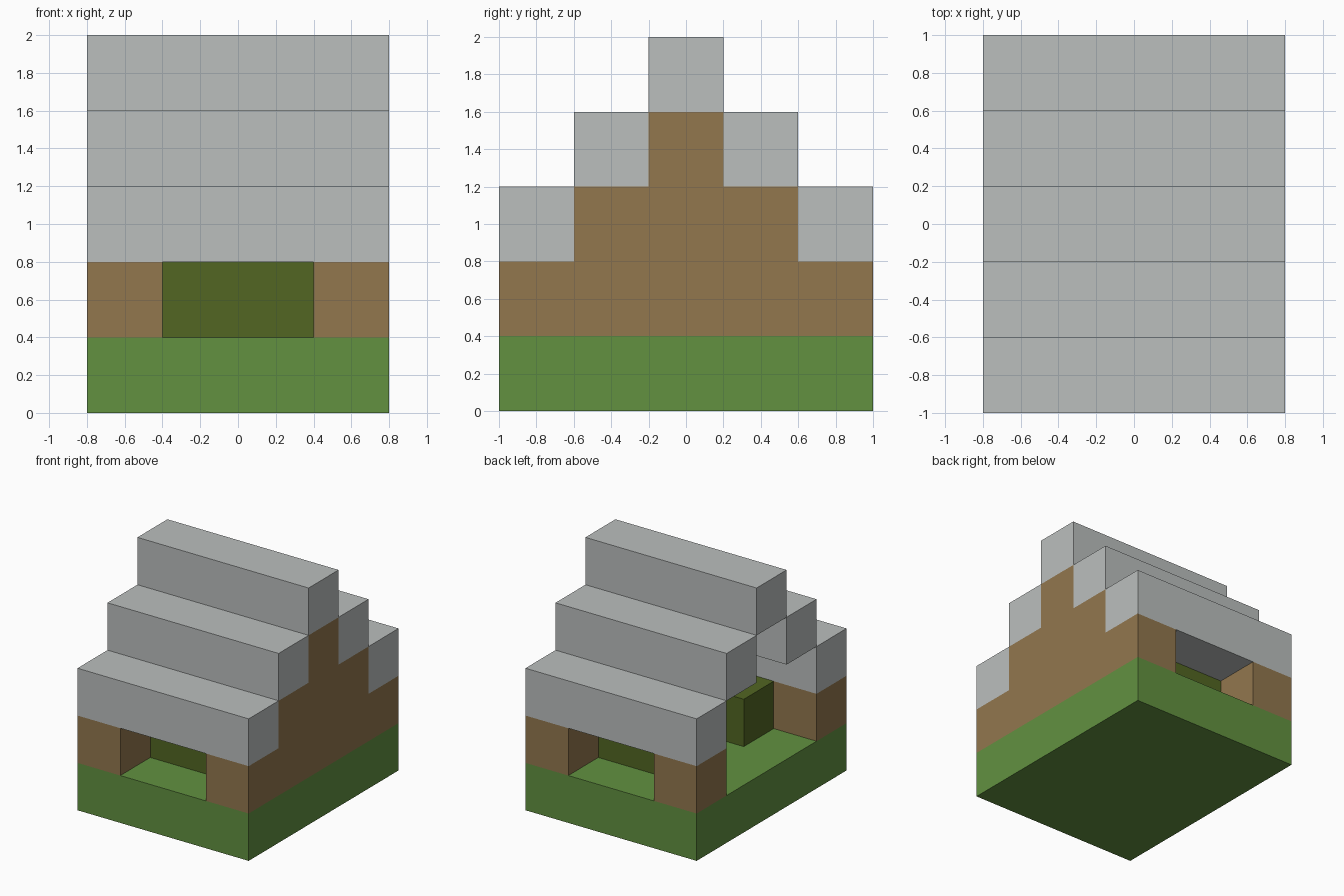
import bpy
import bmesh

U = 0.4  # size of one block

cube = bpy.data.objects.get("Cube")
if cube:
    bpy.data.objects.remove(cube, do_unlink=True)


def material(name, rgb):
    mat = bpy.data.materials.new(name)
    mat.use_nodes = True
    color = (*rgb, 1)
    mat.diffuse_color = color
    mat.node_tree.nodes["Principled BSDF"].inputs["Base Color"].default_value = color
    return mat


grass = material("grass_green", (0.122, 0.283, 0.051))
timber = material("timber_brown", (0.287, 0.184, 0.076))
stone = material("roof_grey", (0.497, 0.521, 0.515))
olive = material("dark_olive", (0.084, 0.133, 0.016))


def extrude_x(name, profile, x0, x1, mat):
    """Extrude a closed (y, z) profile, given in blocks, from x0 to x1."""
    bm = bmesh.new()
    face = bm.faces.new([bm.verts.new((x0 * U, y * U, z * U)) for y, z in profile])
    grown = bmesh.ops.extrude_face_region(bm, geom=[face])["geom"]
    verts = [v for v in grown if isinstance(v, bmesh.types.BMVert)]
    bmesh.ops.translate(bm, verts=verts, vec=((x1 - x0) * U, 0, 0))
    bmesh.ops.recalc_face_normals(bm, faces=bm.faces)
    mesh = bpy.data.meshes.new(name)
    bm.to_mesh(mesh)
    bm.free()
    mesh.materials.append(mat)
    obj = bpy.data.objects.new(name, mesh)
    bpy.context.collection.objects.link(obj)
    return obj


def box(name, x0, x1, y0, y1, z0, z1, mat):
    return extrude_x(name, [(y0, z0), (y1, z0), (y1, z1), (y0, z1)], x0, x1, mat)


# Ground slab
box("ground", -2, 2, -2.5, 2.5, 0, 1, grass)

# Stepped gable wall closing the left side
half = [(2.5, 1), (2.5, 2), (1.5, 2), (1.5, 3), (0.5, 3), (0.5, 4)]
gable = half + [(-y, z) for y, z in reversed(half)]
extrude_x("gable_wall", gable, 1, 2, timber)

# Posts, benches and roof steps, repeated front and back
for side, s in (("front", -1), ("back", 1)):
    outer = sorted((1.5 * s, 2.5 * s))
    inner = sorted((0.5 * s, 1.5 * s))
    box(side + "_post", -2, -1, *outer, 1, 2, timber)
    box(side + "_bench", -1, 1, *inner, 1, 2, olive)
    box(side + "_eave", -2, 2, *outer, 2, 3, stone)
    box(side + "_roof_step", -2, 2, *inner, 3, 4, stone)

# Ridge
box("roof_ridge", -2, 2, -0.5, 0.5, 4, 5, stone)
